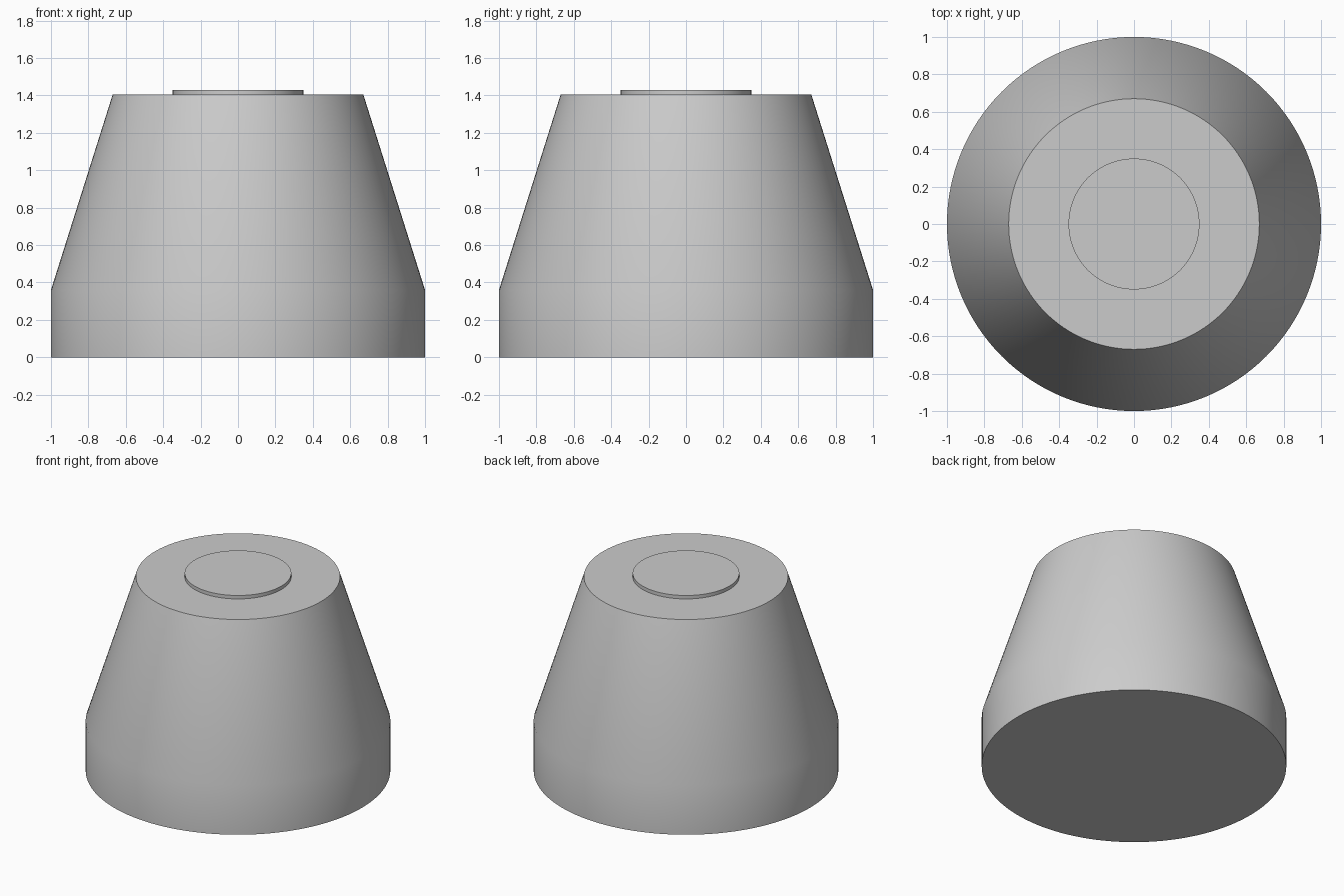
import bpy
import bmesh
import math

cube = bpy.data.objects.get("Cube")
if cube:
    bpy.data.objects.remove(cube, do_unlink=True)

SEGMENTS = 128

grey = bpy.data.materials.new("light_grey")
grey.use_nodes = True
colour = (0.6, 0.6, 0.6, 1)
grey.diffuse_color = colour
grey.node_tree.nodes["Principled BSDF"].inputs["Base Color"].default_value = colour


def lathe(name, profile):
    """Spin a (radius, height) outline into a closed, capped solid."""
    bm = bmesh.new()
    rings = []
    for radius, z in profile:
        angles = [math.tau * i / SEGMENTS for i in range(SEGMENTS)]
        rings.append([bm.verts.new((radius * math.cos(a), radius * math.sin(a), z))
                      for a in angles])
    for low, high in zip(rings, rings[1:]):
        for i in range(SEGMENTS):
            j = (i + 1) % SEGMENTS
            bm.faces.new((low[i], low[j], high[j], high[i]))
    bm.faces.new(reversed(rings[0]))
    bm.faces.new(rings[-1])
    mesh = bpy.data.meshes.new(name)
    bm.to_mesh(mesh)
    bm.free()
    mesh.materials.append(grey)
    obj = bpy.data.objects.new(name, mesh)
    bpy.context.collection.objects.link(obj)
    bpy.ops.object.select_all(action="DESELECT")
    obj.select_set(True)
    bpy.context.view_layer.objects.active = obj
    bpy.ops.object.shade_smooth_by_angle(angle=math.radians(30))
    return obj


# Body: short straight base, then a tapering wall
lathe("tapered_body", [(1, 0), (1, 0.36), (0.67, 1.405)])

# Thin raised disc on the flat top
lathe("top_disc", [(0.35, 1.405), (0.35, 1.43)])
